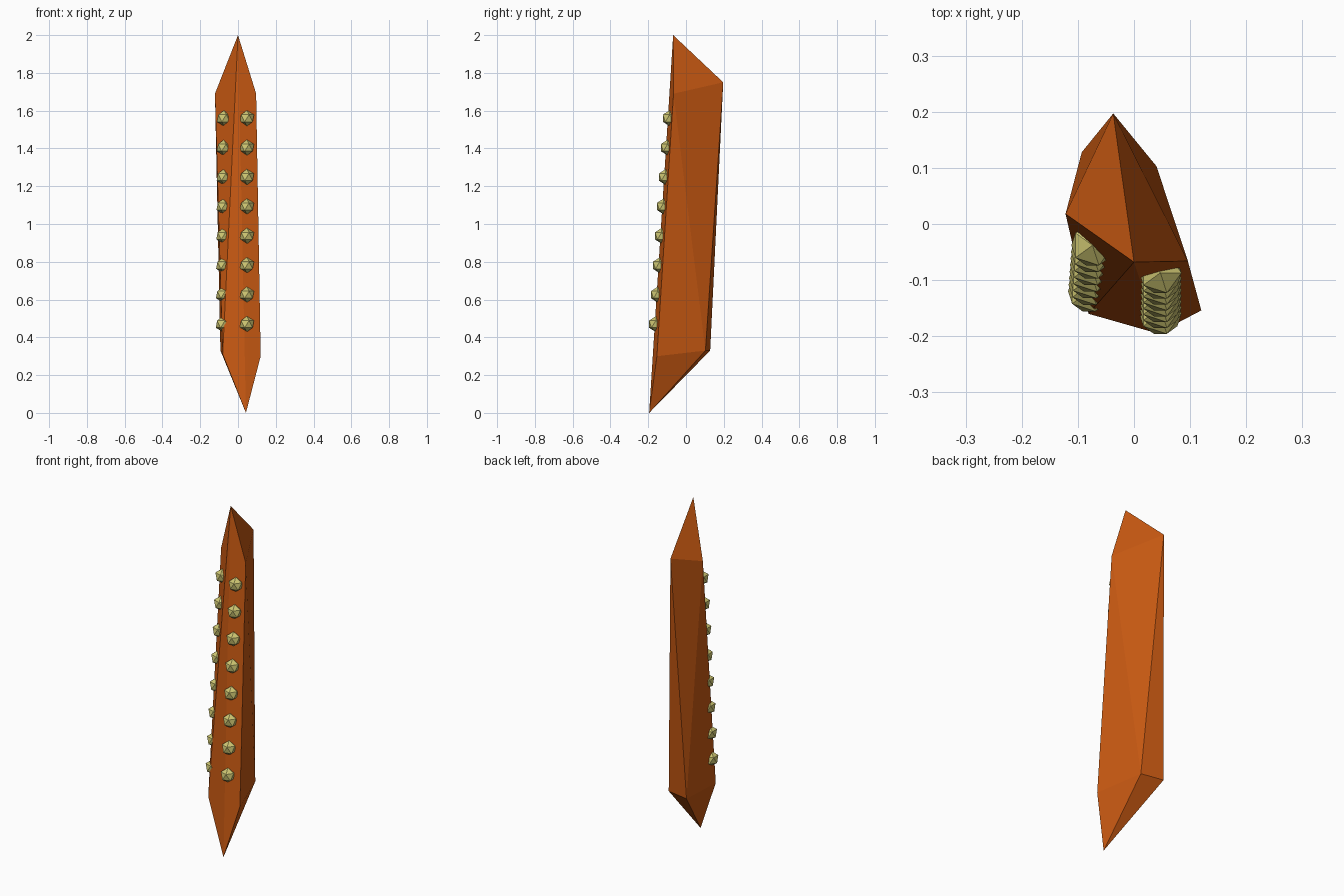
import bpy
import bmesh

cube = bpy.data.objects.get("Cube")
if cube:
    bpy.data.objects.remove(cube, do_unlink=True)


def make_material(name, color):
    mat = bpy.data.materials.new(name)
    mat.use_nodes = True
    mat.diffuse_color = color
    mat.node_tree.nodes["Principled BSDF"].inputs["Base Color"].default_value = color
    return mat


def make_object(name, bm, mat):
    bmesh.ops.recalc_face_normals(bm, faces=bm.faces[:])
    mesh = bpy.data.meshes.new(name)
    bm.to_mesh(mesh)
    bm.free()
    mesh.materials.append(mat)
    obj = bpy.data.objects.new(name, mesh)
    bpy.context.scene.collection.objects.link(obj)
    return obj


orange = make_material("burnt orange", (0.58, 0.10, 0.006, 1))
yellow = make_material("pale yellow", (0.62, 0.57, 0.17, 1))

# Faceted shaft: hull around two tips, a three-sided top and a four-sided base
top_tip, bottom_tip = (0, -0.068, 2.0), (0.042, -0.195, 0.0)
top_ring = [(-0.122, 0.018, 1.69), (0.096, -0.066, 1.69), (-0.037, 0.197, 1.75)]
base_ring = [(-0.081, -0.16, 0.31), (0.12, -0.154, 0.30),
             (0.04, 0.103, 0.33), (-0.093, 0.128, 0.33)]
bm = bmesh.new()
for point in [top_tip, bottom_tip] + top_ring + base_ring:
    bm.verts.new(point)
bmesh.ops.convex_hull(bm, input=bm.verts[:])
make_object("shaft", bm, orange)

# Two columns of studs following the slope of the front
COUNT = 8
RADIUS = 0.042
columns = {
    "left_stud": ((0.047, -0.16, 0.47), (0.047, -0.087, 1.56)),
    "right_stud": ((-0.08, -0.12, 0.47), (-0.074, -0.038, 1.56)),
}
for name, (low, high) in columns.items():
    for i in range(COUNT):
        t = i / (COUNT - 1)
        bm = bmesh.new()
        bmesh.ops.create_icosphere(bm, subdivisions=1, radius=RADIUS)
        stud = make_object(f"{name}_{i + 1}", bm, yellow)
        stud.location = [a + (b - a) * t for a, b in zip(low, high)]
